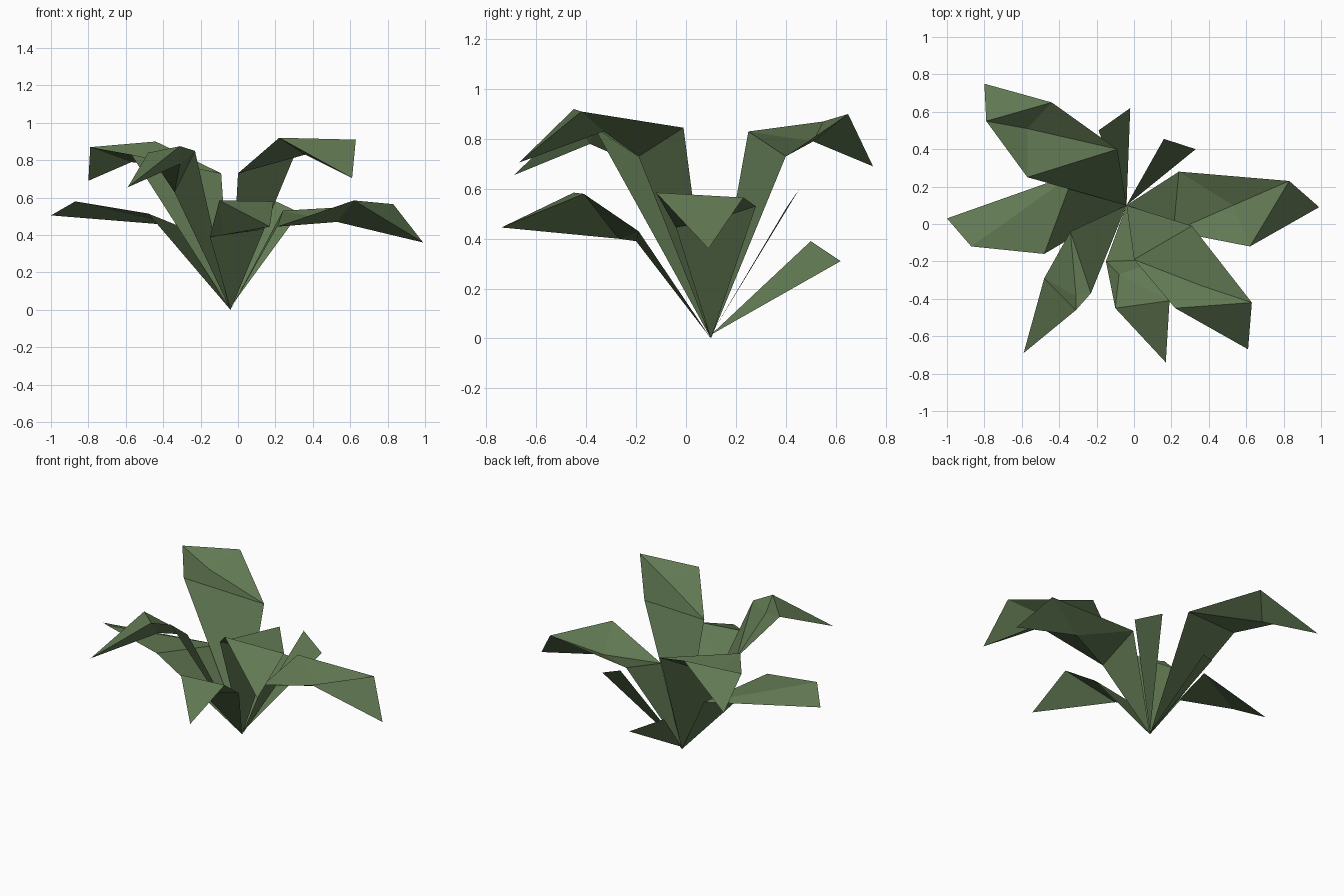
import bpy, bmesh
from mathutils import Vector

if "Cube" in bpy.data.objects:
    bpy.data.objects.remove(bpy.data.objects["Cube"])

green = bpy.data.materials.new("leaf green")
green.diffuse_color = (0.12, 0.19, 0.085, 1)
green.use_nodes = True
green.node_tree.nodes["Principled BSDF"].inputs["Base Color"].default_value = green.diffuse_color
BASE = (-0.04, 0.10, 0.0)


def make_leaf(name, points, faces, under=()):
    """Flat-faced leaf; faces look up, except those listed in 'under'."""
    bm = bmesh.new()
    vs = [bm.verts.new(Vector(p)) for p in points]
    for group, sign in ((faces, 1), (under, -1)):
        for f in group:
            face = bm.faces.new([vs[i] for i in f])
            face.normal_update()
            if face.normal.z * sign < 0:
                face.normal_flip()
    me = bpy.data.meshes.new(name)
    bm.to_mesh(me)
    bm.free()
    me.materials.append(green)
    ob = bpy.data.objects.new(name, me)
    bpy.context.collection.objects.link(ob)


def folded_leaf(name, a1, b1, a2, b2, mid, tip):
    """Rising blade, widening pair, valley point and a drooping tip."""
    # 0 base, 1 a1, 2 b1, 3 a2, 4 b2, 5 mid, 6 tip
    make_leaf(name, [BASE, a1, b1, a2, b2, mid, tip],
              [(0, 1, 2), (1, 2, 5), (1, 5, 3), (2, 4, 5), (3, 5, 4), (3, 4, 6)],
              [(3, 5, 6), (4, 6, 5)])


# Large drooping leaves
folded_leaf("back_left_leaf", (-.57, .25, .83), (-.09, .40, .73),
            (-.79, .55, .87), (-.44, .65, .90), (-.57, .51, .79), (-.80, .75, .69))
folded_leaf("right_leaf", (.24, .28, .53), (.21, -.04, .445),
            (.83, .23, .565), (.62, -.12, .585), (.53, .10, .47), (.99, .09, .36))
folded_leaf("front_right_leaf", (.31, -.01, .845), (0, -.19, .73),
            (.63, -.42, .91), (.22, -.45, .92), (.36, -.33, .83), (.61, -.67, .705))
folded_leaf("front_leaf", (-.15, -.20, .39), (.14, -.19, .43),
            (-.10, -.45, .585), (.19, -.41, .58), (-.08, -.27, .40), (.17, -.74, .445))
folded_leaf("front_left_leaf", (-.34, -.04, .63), (-.23, -.37, .85),
            (-.48, -.29, .84), (-.31, -.46, .875), (-.31, -.385, .78), (-.59, -.69, .655))

# Left leaf with a blunt end
make_leaf("left_leaf", [BASE, (-.48, -.16, .515), (-.32, .27, .45),
                        (-.87, -.12, .58), (-1.0, .03, .505)],
          [(0, 1, 2), (1, 3, 2), (3, 4, 2)])

# Small flat shoots at the back
make_leaf("back_shoot_left", [(-.04, .10, .015), (-.19, .50, .39), (-.02, .62, .31)], [(0, 1, 2)])
make_leaf("back_shoot_right", [(-.04, .10, .015), (.16, .455, .60), (.33, .40, .52)], [(0, 1, 2)])
